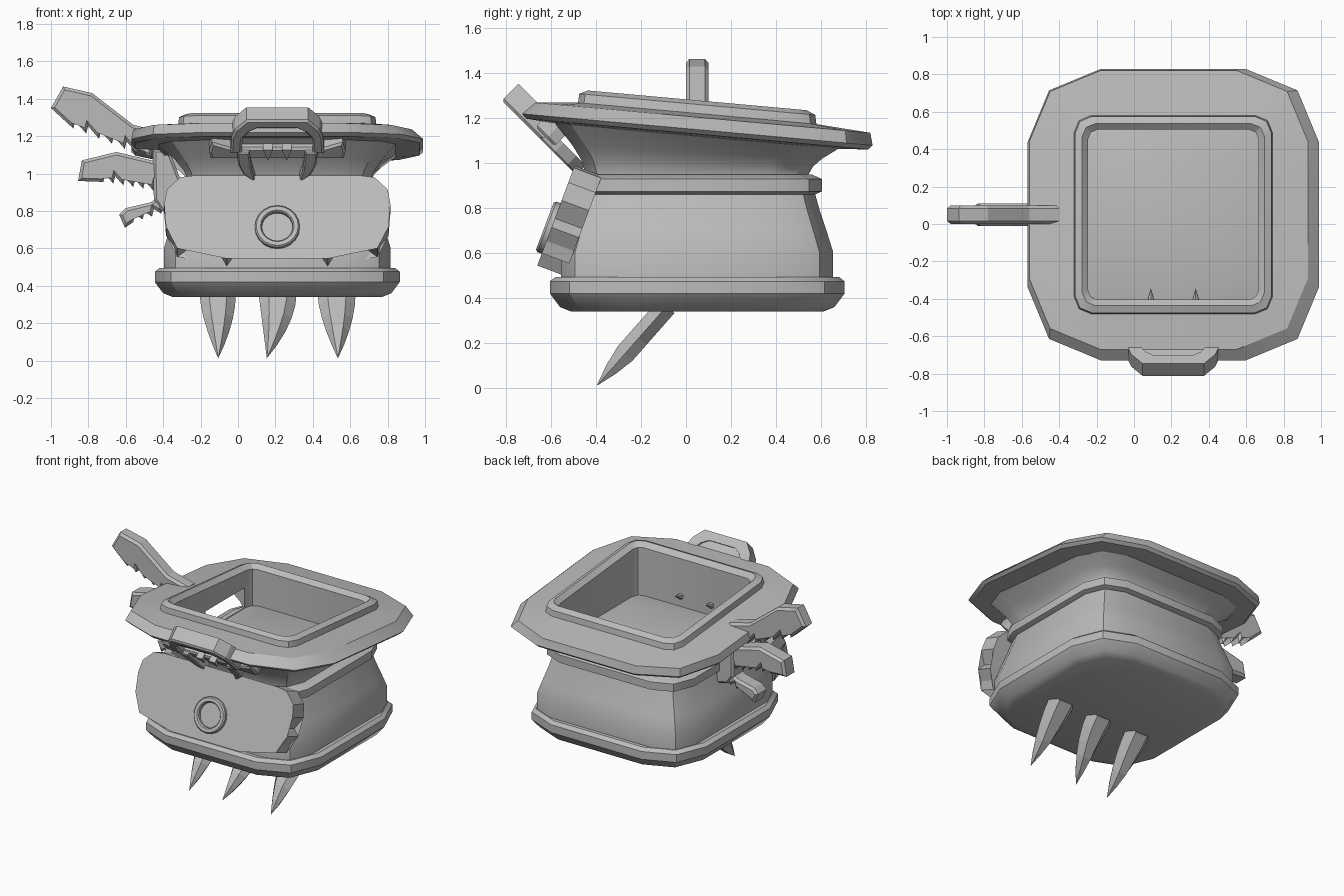
import bpy, bmesh, math
from mathutils import Vector, Matrix

if "Cube" in bpy.data.objects:
    bpy.data.objects.remove(bpy.data.objects["Cube"])

CX, CY = 0.21, 0.05          # centre of the vessel
SLOPE = -0.09                # rim leans down towards the back

mat = bpy.data.materials.new("plain grey")
mat.diffuse_color = (0.5, 0.5, 0.5, 1)
mat.use_nodes = True
mat.node_tree.nodes["Principled BSDF"].inputs["Base Color"].default_value = mat.diffuse_color


def finish(name, bm, smooth=False):
    bmesh.ops.recalc_face_normals(bm, faces=bm.faces)
    me = bpy.data.meshes.new(name)
    bm.to_mesh(me)
    bm.free()
    ob = bpy.data.objects.new(name, me)
    bpy.context.collection.objects.link(ob)
    me.materials.append(mat)
    if smooth:
        bpy.ops.object.select_all(action='DESELECT')
        ob.select_set(True)
        bpy.context.view_layer.objects.active = ob
        bpy.ops.object.shade_smooth_by_angle(angle=math.radians(30))
    return ob


def ring(h, r, z, tilt=0, dx=0, dy=0):
    """Rounded square of half width h, two segments per corner."""
    pts = []
    for k in range(4):
        for a in (0, 45, 90):
            ang = math.radians(a)
            x, y = h - r + r * math.cos(ang), h - r + r * math.sin(ang)
            p = Matrix.Rotation(k * math.pi / 2, 2) @ Vector((x, y))
            pts.append(Vector((CX + p.x + dx, CY + p.y + dy, z + tilt * (p.y + dy))))
    return pts


def loft(name, rings, closed=False, smooth=True):
    bm = bmesh.new()
    vs = [[bm.verts.new(p) for p in r] for r in rings]
    n = len(vs[0])
    for i in range(len(vs) if closed else len(vs) - 1):
        a, b = vs[i], vs[(i + 1) % len(vs)]
        for j in range(n):
            bm.faces.new((a[j], a[(j + 1) % n], b[(j + 1) % n], b[j]))
    if not closed:
        bm.faces.new(vs[0])
        bm.faces.new(vs[-1])
    return finish(name, bm, smooth)


def inset(pts, d):
    """Move a counter-clockwise outline inwards by d."""
    out, n = [], len(pts)
    for i in range(n):
        p, a, b = (Vector(pts[k % n]) for k in (i, i - 1, i + 1))
        e, f = (p - a).normalized(), (b - p).normalized()
        m = Vector((-e.y - f.y, e.x + f.x)).normalized()
        out.append(p + m * d / max(0.5, m.dot(Vector((-e.y, e.x)))))
    return out


def plate(name, pts, origin, up, normal, depth, cham=0.0, back=False):
    """Extrude an outline (x, t) from its front plane; optional chamfers."""
    if sum(a[0] * b[1] - b[0] * a[1] for a, b in zip(pts, pts[1:] + pts[:1])) < 0:
        pts = pts[::-1]
    o, u, w = Vector(origin), Vector(up).normalized(), Vector(normal).normalized()
    small = inset(pts, cham)
    levels = [(small, 0), (pts, cham)] if cham else [(pts, 0)]
    levels += [(pts, depth - cham), (small, depth)] if back else [(pts, depth)]
    bm = bmesh.new()
    vs = [[bm.verts.new(o + Vector((p[0], 0, 0)) + u * p[1] - w * d) for p in q] for q, d in levels]
    n = len(pts)
    for a, b in zip(vs, vs[1:]):
        for j in range(n):
            bm.faces.new((a[j], a[(j + 1) % n], b[(j + 1) % n], b[j]))
    caps = [bm.faces.new(vs[0]), bm.faces.new(vs[-1])]
    bmesh.ops.triangulate(bm, faces=caps, ngon_method='EAR_CLIP')
    return finish(name, bm)


def mirrored(half):
    return half + [(-x, z) for x, z in reversed(half) if x > 0.001]


# vessel: base, belly, collar
loft("base", [ring(*s) for s in ((.56, .25, .34), (.61, .28, .36), (.655, .3, .42),
                                 (.655, .3, .475), (.63, .28, .495))])
loft("belly", [ring(*s) for s in ((.605, .21, .48), (.605, .21, .605), (.575, .2, .7),
                                  (.545, .19, .79), (.52, .18, .88))])
loft("collar", [ring(*s) for s in ((.51, .18, .855), (.555, .2, .875), (.555, .2, .93), (.51, .18, .95))])

# flared neck with hollow inside, window cut in the left wall
neck = loft("neck", [ring(.49, .17, .88), ring(.495, .17, .95), ring(.515, .18, 1.0, SLOPE * .3),
                     ring(.555, .2, 1.05, SLOPE * .6), ring(.64, .25, 1.13, SLOPE),
                     ring(.46, .06, 1.15, SLOPE), ring(.46, .06, .9)])
bm = bmesh.new()
bmesh.ops.create_cube(bm, size=1)
bmesh.ops.transform(bm, verts=bm.verts, matrix=Matrix.Translation((-.4, .05, 1.025))
                    @ Matrix.Diagonal((.5, .76, .14, 1)))
cutter = finish("window_cutter", bm)
cutter.hide_render = True
cutter.hide_viewport = False
mod = neck.modifiers.new("window", 'BOOLEAN')
mod.operation, mod.object, mod.solver = 'DIFFERENCE', cutter, 'EXACT'
bpy.context.view_layer.objects.active = neck
bpy.ops.object.modifier_apply(modifier=mod.name)
bpy.data.objects.remove(cutter)

# wide tilted rim with raised lip round the opening
loft("rim", [ring(.455, .05, 1.14, SLOPE), ring(.62, .27, 1.12, SLOPE), ring(.76, .385, 1.13, SLOPE),
             ring(.78, .395, 1.15, SLOPE), ring(.745, .38, 1.205, SLOPE, -.025, .025),
             ring(.53, .09, 1.222, SLOPE), ring(.525, .09, 1.262, SLOPE), ring(.487, .07, 1.28, SLOPE),
             ring(.455, .05, 1.25, SLOPE)], closed=True)

# front jaw panel, leaning back, with fangs along its lower edge
UP, NORM = (0, .35, .937), (0, -.937, .35)
half = [(0, .79), (.245, .79), (.32, .82), (.365, .865), (.385, .935), (.365, .975), (.44, .99),
        (.52, .98), (.59, .915), (.605, .835), (.555, .755), (.595, .715), (.55, .655), (.535, .60),
        (.44, .665), (.35, .665), (.27, .545), (.17, .67), (0, .67)]
plate("jaw_panel", mirrored([(x, (z - .71) / .937) for x, z in half]), (CX, -.6, .71), UP, NORM, .13)

# round nose ring on the panel
bm = bmesh.new()
o, u, w = Vector((CX, -.6, .71)), Vector(UP), Vector(NORM)
sec = ((.12, -.06), (.12, .02), (.112, .03), (.09, .03), (.083, .02), (.083, -.06))
N = 20
vs = []
for i in range(N):
    a = 2 * math.pi * i / N
    vs.append([bm.verts.new(o + Vector((r * math.cos(a), 0, 0)) + u * r * math.sin(a) + w * d) for r, d in sec])
for i in range(N):
    for j in range(6):
        k = (j + 1) % 6
        bm.faces.new((vs[i][j], vs[i][k], vs[(i + 1) % N][k], vs[(i + 1) % N][j]))
finish("nose_ring", bm, True)

# upper jaw: arch, crossbar, recessed backing and teeth, leaning forward
U2, N2, O2 = (0, -1, 1), (0, -1, -1), (CX, -.53, .99)
outer = [(.25, .16), (.245, .28), (.225, .34), (.165, .41)]
inner = [(.10, .35), (.15, .32), (.185, .27), (.19, .16)]
arch = outer + [(-x, t) for x, t in reversed(outer)] + [(-x, t) for x, t in reversed(inner)] + inner
plate("upper_arch", arch, O2, U2, N2, .105, .012)
plate("arch_backing", mirrored([(.2, .15), (.19, .27), (.1, .37)]), (CX, -.49, 1.03), U2, N2, .04)
plate("crossbar", mirrored([(.355, .10), (.365, .15), (.35, .22), (.25, .18)]),
      (CX, -.515, 1.005), U2, N2, .08, .012)
for s in (1, -1):
    plate("fang", [(s * x, t) for x, t in ((.215, .17), (.21, .08), (.18, 0), (.115, -.06),
                                           (.135, .03), (.15, .17))], O2, U2, N2, .06, .008)
    plate("small_tooth", [(s * x, t) for x, t in ((.025, .19), (.075, .19), (.05, .11))], O2, U2, N2, .05)
    bm = bmesh.new()
    bmesh.ops.create_cone(bm, segments=6, radius1=.03, radius2=0, depth=.1, cap_ends=True,
                          matrix=Matrix.Translation((CX + s * .12, -.39, 1.03)) @ Matrix.Rotation(math.radians(-70), 4, 'X'))
    finish("inner_spike", bm)

# three claws under the base, swept forward
claws = [(-.105, -.205, -.01), (.155, .11, .315), (.535, .425, .63)]
for tip, left, right in claws:
    rows = []
    for f in (0, .2, .4, .6, .8, .93, 1):
        c = f ** 1.6
        lo = left + (tip - left) * (c if tip - left > .06 else f)
        hi = right + (tip - right) * f ** 1.9 - .002
        y, z = -.085 - .31 * f, .365 - .352 * f
        th = .046 * min(1, (1.01 - f) * 3)
        mid = (lo + hi) / 2
        rows.append([Vector((x, y + d * .72, z - d * .69)) for x, d in
                     ((lo - .001, 0), (mid - .25 * (hi - lo), -th), (mid + .25 * (hi - lo), -th),
                      (hi + .001, 0), (mid + .25 * (hi - lo), th), (mid - .25 * (hi - lo), th))])
    loft("claw", rows, smooth=False)


# left wing: three serrated feathers on a mount
def feather(top, low, teeth, half_y):
    """Smooth upper edge, saw-toothed lower edge (tip to root)."""
    pts = list(top)
    a, b = low
    saw = []
    for i in range(teeth):
        p = [a[k] + (b[k] - a[k]) * i / teeth for k in (0, 1)]
        saw += [(p[0], p[1]), (p[0] + .01, p[1] + .04)]
    pts += reversed(saw + [b])
    plate("feather", pts, (0, CY - half_y, 0), (0, 0, 1), (0, -1, 0), 2 * half_y, .016, True)


feather([(-1.0, 1.35), (-.935, 1.465), (-.78, 1.43), (-.56, 1.26), (-.40, 1.22)],
        ((-.88, 1.24), (-.40, 1.05)), 7, .05)
feather([(-.855, .96), (-.835, 1.07), (-.65, 1.115), (-.42, 1.06)],
        ((-.72, .955), (-.40, .90)), 6, .06)
feather([(-.605, .71), (-.635, .78), (-.60, .815), (-.47, .845), (-.38, .90)],
        ((-.56, .74), (-.36, .80)), 4, .06)
plate("wing_mount", [(-.455, 1.13), (-.45, .86), (-.41, .80), (-.32, .78), (-.30, .95), (-.37, 1.13)],
      (0, CY - .07, 0), (0, 0, 1), (0, -1, 0), .14, .015, True)
